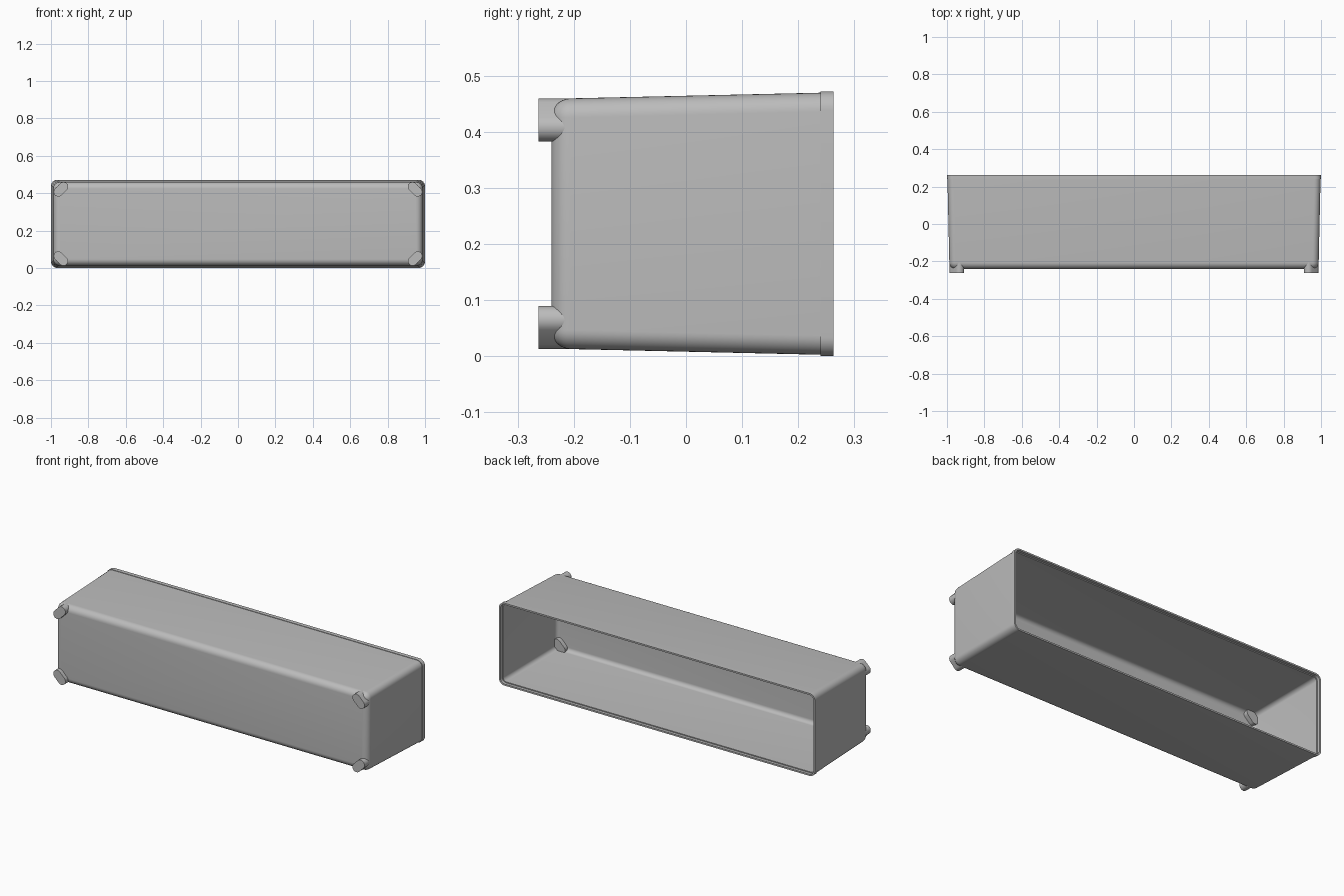
import bpy, bmesh, math

if "Cube" in bpy.data.objects:
    bpy.data.objects.remove(bpy.data.objects["Cube"], do_unlink=True)

MID = 0.236      # height of the centre line
FILLET = 0.034   # outer edge rounding
WALL = 0.012

grey = bpy.data.materials.new("grey plastic")
grey.use_nodes = True
colour = (0.5, 0.5, 0.5, 1)
grey.diffuse_color = colour
grey.node_tree.nodes["Principled BSDF"].inputs["Base Color"].default_value = colour


def outline(bm, y, half_x, half_z, radius, steps=8):
    """Rounded rectangle of vertices in the plane at y."""
    verts = []
    for corner, (sx, sz) in enumerate([(1, 1), (-1, 1), (-1, -1), (1, -1)]):
        for i in range(steps + 1):
            a = math.pi / 2 * (corner + i / steps)
            verts.append(bm.verts.new((sx * (half_x - radius) + radius * math.cos(a), y,
                                       MID + sz * (half_z - radius) + radius * math.sin(a))))
    return verts


def bridge(bm, a, b):
    for i in range(len(a)):
        j = (i + 1) % len(a)
        bm.faces.new((a[i], a[j], b[j], b[i]))


def finish(bm, name):
    bmesh.ops.recalc_face_normals(bm, faces=bm.faces)
    mesh = bpy.data.meshes.new(name)
    bm.to_mesh(mesh)
    bm.free()
    mesh.materials.append(grey)
    obj = bpy.data.objects.new(name, mesh)
    bpy.context.collection.objects.link(obj)
    bpy.ops.object.select_all(action='DESELECT')
    obj.select_set(True)
    bpy.context.view_layer.objects.active = obj
    bpy.ops.object.shade_smooth_by_angle(angle=math.radians(35))
    return obj


def inset(y):
    """Draft of the side walls, measured in from the rim."""
    return 0.0025 + (0.24 - y) * 0.0227


def rounded_end(front, radius, thickness, steps=8):
    """Sections curving from the flat front wall out to the side walls."""
    rows = []
    for i in range(steps + 1):
        a = math.pi / 2 * i / steps
        y = front + radius * (1 - math.cos(a))
        shrink = radius * (1 - math.sin(a))
        rows.append((y, inset(y) + thickness + shrink, max(radius - shrink, 0.001)))
    return rows


# Open box: outer shell, stepped rim, then inner shell
outer = rounded_end(-0.24, FILLET, 0)
inner = rounded_end(-0.24 + WALL, FILLET - WALL, WALL)
rim = [(0.24, inset(0.24), FILLET), (0.24, 0, FILLET), (0.263, 0, FILLET),
       (0.263, 0.009, 0.026), (0.246, 0.009, 0.026), (0.246, inset(0.24) + WALL, 0.022)]
bm = bmesh.new()
loops = [outline(bm, y, 1 - d, MID - d, r) for y, d, r in outer + rim + inner[::-1]]
for a, b in zip(loops, loops[1:]):
    bridge(bm, a, b)
bm.faces.new(loops[0])
bm.faces.new(loops[-1])
finish(bm, "open_box")

# Oblong feet set across the four front corners
HALF_WIDTH, REACH = 0.025, 0.0135
for sx, side in ((1, "left"), (-1, "right")):
    for sz, level in ((1, "upper"), (-1, "lower")):
        bm = bmesh.new()
        ends = []
        for y in (-0.263, -0.203):
            ring = []
            for end in (0, 1):
                for i in range(13):
                    a = -math.pi / 4 + math.pi * (end - 0.5 + i / 12)
                    k = 1 - 2 * end
                    ring.append(bm.verts.new((
                        sx * (0.947 + k * REACH + HALF_WIDTH * math.cos(a)), y,
                        MID + sz * (0.185 - k * REACH + HALF_WIDTH * math.sin(a)))))
            ends.append(ring)
        bridge(bm, *ends)
        for ring in ends:
            bm.faces.new(ring)
        finish(bm, f"{level}_{side}_foot")
